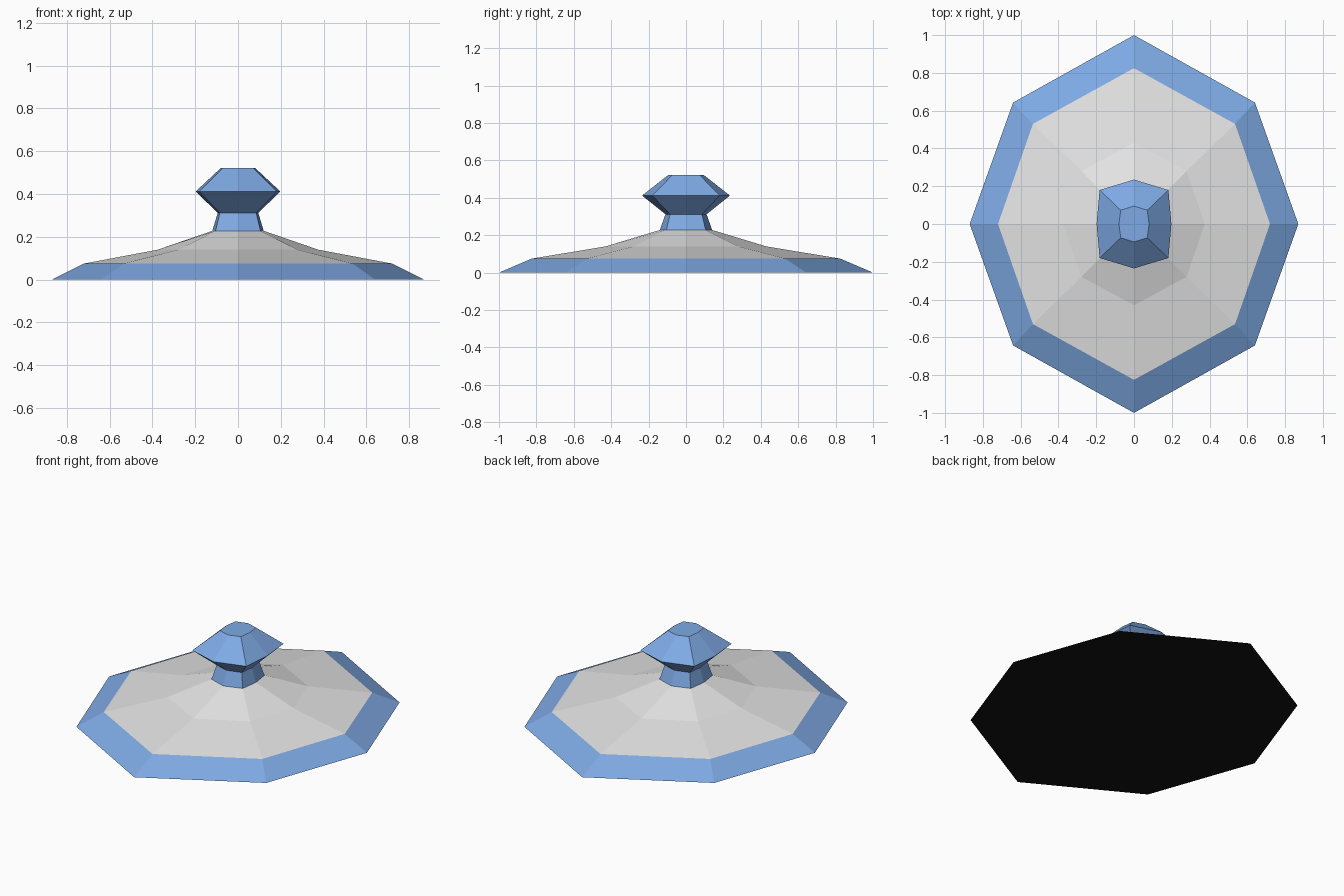
import bpy, bmesh

if "Cube" in bpy.data.objects:
    bpy.data.objects.remove(bpy.data.objects["Cube"])


def material(name, rgb):
    m = bpy.data.materials.new(name)
    m.diffuse_color = (*rgb, 1.0)
    m.use_nodes = True
    m.node_tree.nodes["Principled BSDF"].inputs["Base Color"].default_value = m.diffuse_color
    return m


BLUE = material("sky blue", (0.21, 0.40, 0.78))
GREY = material("light grey", (0.78, 0.78, 0.78))
BLACK = material("black", (0.006, 0.006, 0.006))


def ring(x, y, cx, cy, z):
    """Stretched octagon: side points at x and y, corners at (cx, cy)."""
    return [(x, 0, z), (cx, cy, z), (0, y, z), (-cx, cy, z),
            (-x, 0, z), (-cx, -cy, z), (0, -y, z), (cx, -cy, z)]


def loft(name, rings, mats, cap_bottom=None, cap_top=None):
    """Join octagon rings with flat bands; mats holds one material per band."""
    slots = list(dict.fromkeys(m for m in mats + [cap_bottom, cap_top] if m))
    bm = bmesh.new()
    vs = [[bm.verts.new(p) for p in ring(*r)] for r in rings]
    for lower, upper, m in zip(vs, vs[1:], mats):
        for i in range(8):
            j = (i + 1) % 8
            f = bm.faces.new((lower[i], lower[j], upper[j], upper[i]))
            f.material_index = slots.index(m)
    if cap_bottom:
        bm.faces.new(vs[0][::-1]).material_index = slots.index(cap_bottom)
    if cap_top:
        bm.faces.new(vs[-1]).material_index = slots.index(cap_top)
    me = bpy.data.meshes.new(name)
    bm.to_mesh(me)
    bm.free()
    for m in slots:
        me.materials.append(m)
    ob = bpy.data.objects.new(name, me)
    bpy.context.collection.objects.link(ob)
    return ob


# ring sizes: x, y, corner x, corner y, z
RIM_TOP = (0.72, 0.825, 0.535, 0.53, 0.075)
NECK_BASE = (0.12, 0.14, 0.105, 0.105, 0.228)

# blue rim with black underside
loft("lid_rim", [(0.87, 1.0, 0.64, 0.643, 0.0), RIM_TOP], [BLUE], cap_bottom=BLACK)

# two-step grey dome
loft("lid_dome", [RIM_TOP, (0.375, 0.43, 0.278, 0.28, 0.14), NECK_BASE], [GREY, GREY])

# waisted handle knob
loft("knob", [NECK_BASE,
              (0.095, 0.11, 0.085, 0.085, 0.312),
              (0.198, 0.235, 0.182, 0.18, 0.412),
              (0.08, 0.095, 0.07, 0.073, 0.522)],
     [BLUE] * 3, cap_top=BLUE)
